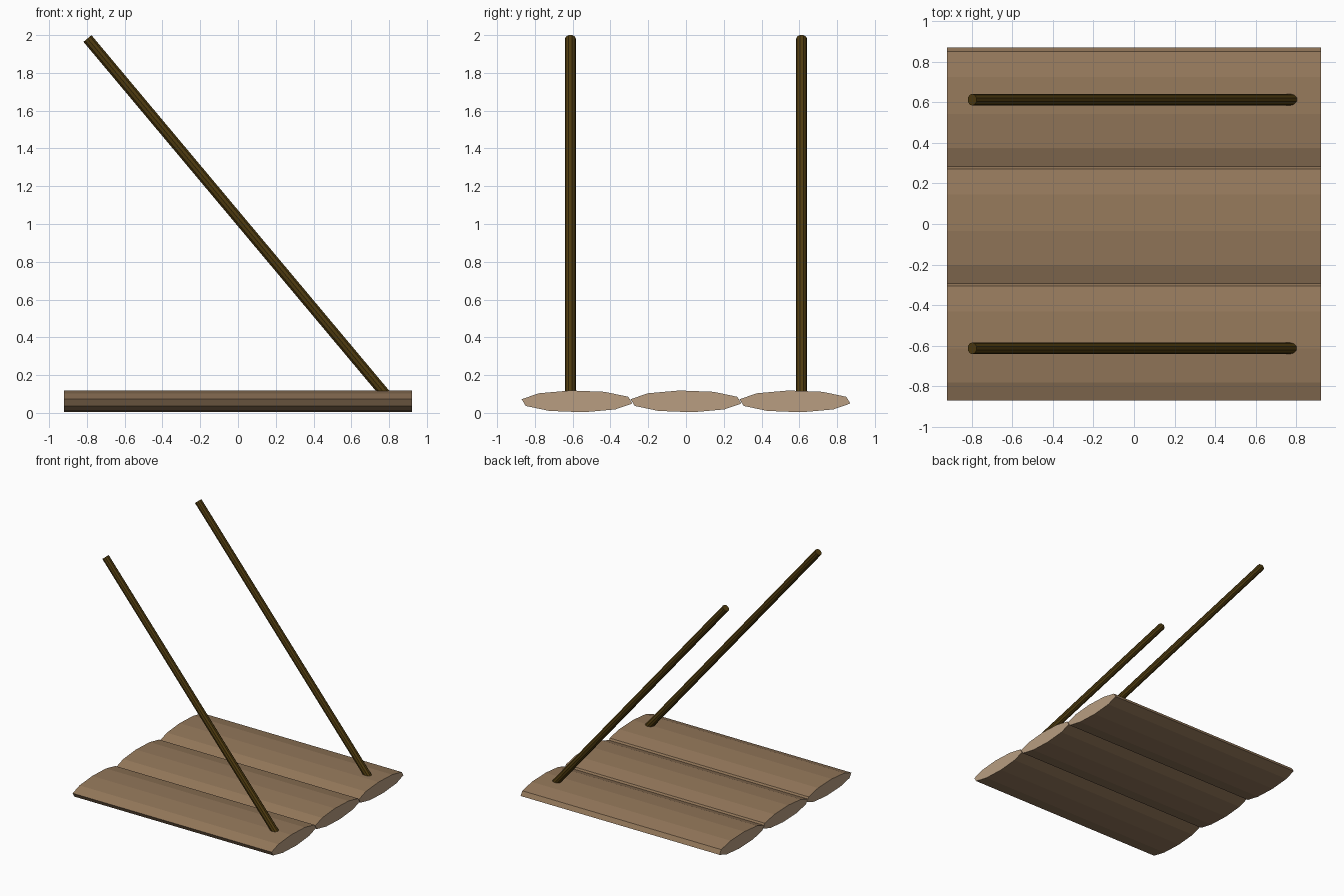
import bpy, bmesh, math
from mathutils import Vector

if "Cube" in bpy.data.objects:
    bpy.data.objects.remove(bpy.data.objects["Cube"])


def material(name, color):
    m = bpy.data.materials.new(name)
    m.diffuse_color = (*color, 1)
    m.use_nodes = True
    m.node_tree.nodes["Principled BSDF"].inputs["Base Color"].default_value = m.diffuse_color
    return m


bark = material("plank_side", (0.30, 0.19, 0.105))
cut_wood = material("plank_end", (0.48, 0.34, 0.22))
dark_wood = material("dark_wood", (0.08, 0.045, 0.005))


def prism(name, start, end, side, up, ry, rz, sides, phase, mats):
    """Elliptical prism from start to end, with flat faces; last material on the caps."""
    bm = bmesh.new()
    rings = []
    for c in (start, end):
        ring = []
        for i in range(sides):
            a = phase + i * math.tau / sides
            ring.append(bm.verts.new(c + side * ry * math.cos(a) + up * rz * math.sin(a)))
        rings.append(ring)
    a, b = rings
    for i in range(sides):
        j = (i + 1) % sides
        bm.faces.new((a[i], a[j], b[j], b[i]))
    for ring in rings:
        bm.faces.new(ring).material_index = len(mats) - 1
    bmesh.ops.recalc_face_normals(bm, faces=bm.faces)
    mesh = bpy.data.meshes.new(name)
    bm.to_mesh(mesh)
    bm.free()
    for m in mats:
        mesh.materials.append(m)
    ob = bpy.data.objects.new(name, mesh)
    bpy.context.collection.objects.link(ob)


Y, Z = Vector((0, 1, 0)), Vector((0, 0, 1))

# Three flattened ten-sided log planks
for i in (-1, 0, 1):
    y = i * 0.577
    prism(f"plank_{i + 2}", Vector((-0.92, y, 0.061)), Vector((0.92, y, 0.061)),
          Y, Z, 0.299, 0.058, 10, math.radians(24.7), [bark, cut_wood])

# Two slanted poles sunk into the outer planks
for name, y in (("front_pole", -0.612), ("back_pole", 0.612)):
    top, foot = Vector((-0.797, y, 1.982)), Vector((0.838, y, 0.03))
    up = (foot - top).normalized().cross(Y)
    prism(name, top, foot, Y, up, 0.029, 0.029, 10, 0, [dark_wood])
